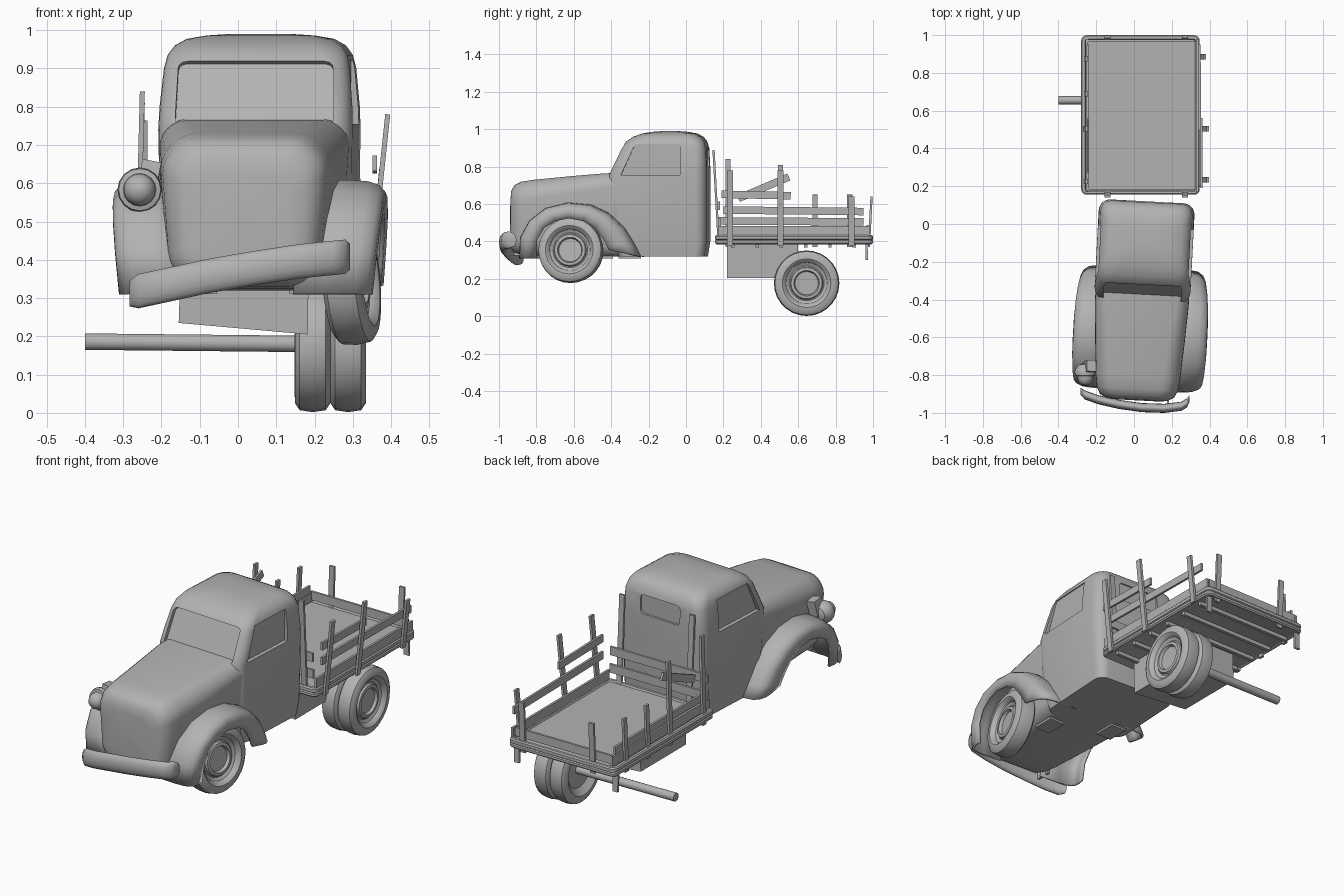
import bpy, bmesh, math
from mathutils import Matrix, Vector

if "Cube" in bpy.data.objects:
    bpy.data.objects.remove(bpy.data.objects["Cube"])

# cab, hood and fenders are modelled symmetric, then moved off centre and yawed
YAW = (Matrix.Translation((0.063, -0.01, 0)) @ Matrix.Rotation(math.radians(-3.0), 4, 'Z'))

GREY = bpy.data.materials.new('dark_grey')
GREY.diffuse_color = (.45, .45, .45, 1)
GREY.use_nodes = True
GREY.node_tree.nodes["Principled BSDF"].inputs["Base Color"].default_value = GREY.diffuse_color


def mesh(name, verts, faces, mat=None, angle=35):
    bm = bmesh.new()
    vs = [bm.verts.new(v) for v in verts]
    for f in faces:
        bm.faces.new([vs[i] for i in f])
    bmesh.ops.remove_doubles(bm, verts=bm.verts, dist=1e-5)
    bmesh.ops.recalc_face_normals(bm, faces=bm.faces)
    me = bpy.data.meshes.new(name)
    bm.to_mesh(me)
    bm.free()
    me.materials.append(GREY)
    if mat:
        me.transform(mat)
    o = bpy.data.objects.new(name, me)
    bpy.context.collection.objects.link(o)
    if angle:
        smooth(o, angle)
    return o


def activate(o):
    bpy.ops.object.select_all(action='DESELECT')
    o.select_set(True)
    bpy.context.view_layer.objects.active = o


def smooth(o, angle=35):
    activate(o)
    bpy.ops.object.shade_smooth_by_angle(angle=math.radians(angle))


def loft(name, rings, mat=None, closed=True, caps=True, angle=35):
    n = len(rings[0])
    verts = [p for r in rings for p in r]
    faces = [(i * n + j, i * n + (j + 1) % n, (i + 1) * n + (j + 1) % n, (i + 1) * n + j)
             for i in range(len(rings) - 1) for j in range(n if closed else n - 1)]
    if caps:
        faces += [tuple(range(n)), tuple(range((len(rings) - 1) * n, len(rings) * n))]
    return mesh(name, verts, faces, mat, angle)


def round_rect(x0, x1, y0, y1, r, n=6):
    pts = []
    for k, (cx, cy) in enumerate([(x1 - r, y1 - r), (x0 + r, y1 - r), (x0 + r, y0 + r), (x1 - r, y0 + r)]):
        for i in range(n):
            a = math.pi / 2 * (k + i / (n - 1))
            pts.append((cx + r * math.cos(a), cy + r * math.sin(a)))
    return pts


def lathe(name, profile, mat, seg=28):
    # profile of (x, radius) spun about x
    rings = [[(x, max(r, 1e-4) * math.cos(2 * math.pi * k / seg), max(r, 1e-4) * math.sin(2 * math.pi * k / seg))
              for k in range(seg)] for x, r in profile]
    return loft(name, rings, mat)


def beam(name, a, b, wide, thin, hint):
    # board from a to b, thin along the hint direction
    a, b = Vector(a), Vector(b)
    d = (b - a).normalized()
    h = Vector(hint)
    u = (h - d * h.dot(d)).normalized()
    v = d.cross(u)
    rings = [[p + u * thin / 2 * s + v * wide / 2 * t for s, t in ((1, 1), (-1, 1), (-1, -1), (1, -1))] for p in (a, b)]
    return loft(name, rings, angle=0)


X, Y, Z = (1, 0, 0), (0, 1, 0), (0, 0, 1)

# cab: plan outlines stacked upward (z, half width, front y, back y, corner radius)
cab = loft('cab', [[(x, y, z) for x, y in round_rect(-w, w, f, b, r)] for z, w, f, b, r in [
    (.32, .232, -.34, .118, .05), (.40, .243, -.37, .13, .055), (.57, .251, -.39, .13, .06),
    (.74, .254, -.40, .13, .06), (.80, .252, -.372, .13, .06), (.90, .243, -.325, .125, .06),
    (.935, .235, -.30, .115, .065), (.96, .218, -.265, .097, .07), (.977, .19, -.22, .065, .07),
    (.986, .14, -.17, .02, .06), (.99, .08, -.12, -.03, .03)]], YAW)

# window recesses
cutters = []
side = [(-.325, .755), (-.01, .755), (-.01, .92), (-.25, .92)]
for s in (-1, 1):
    cutters.append(loft('side_window_cutter', [[(s * x, y, z) for y, z in side] for x in (.233, .32)], YAW, angle=0))
tilt = Matrix.Translation((0, -.366, .845)) @ Matrix.Rotation(math.radians(-25), 4, 'X')
cutters.append(loft('windshield_cutter', [[(x * (1 - .15 * z), y, z) for x, z in round_rect(-.205, .205, -.095, .09, .02, 4)]
                                          for y in (-.06, .036)], YAW @ tilt, angle=0))
cutters.append(loft('rear_window_cutter', [[(x, y, z) for x, z in round_rect(-.12, .12, .80, .90, .02, 4)]
                                           for y in (.118, .2)], YAW, angle=0))
for c in cutters:
    c.hide_render = True
    m = cab.modifiers.new('cut', 'BOOLEAN')
    m.object, m.solver = c, 'EXACT'
    activate(cab)
    bpy.ops.object.modifier_apply(modifier=m.name)
    bpy.data.objects.remove(c)
smooth(cab)

# hood and nose: upright sections along y (y, half width, top, bottom, radius)
rings = []
for y, w, top, bot, r in [(-.925, .12, .62, .39, .05), (-.92, .165, .665, .36, .07), (-.90, .197, .695, .34, .08),
                          (-.865, .215, .712, .33, .09), (-.80, .224, .722, .325, .09), (-.60, .238, .742, .32, .085),
                          (-.42, .248, .758, .32, .07), (-.30, .25, .765, .32, .06)]:
    rings.append([(x * (1 - .35 * max(0, .62 - z)), y, z + .012 * (1 - (x / w) ** 2) * (z > .6))
                  for x, z in round_rect(-w, w, bot, top, r, 7)])
loft('hood', rings, YAW)

# front fenders: outer arch line and wheel opening line, joined by a rounded skin
outer = [(-.865, .31), (-.86, .42), (-.81, .51), (-.725, .575), (-.61, .603), (-.49, .592), (-.395, .548), (-.31, .47),
         (-.258, .385), (-.225, .32)]
inner = [(-.775, .31), (-.77, .41), (-.73, .475), (-.67, .51), (-.60, .525), (-.52, .51), (-.46, .475), (-.42, .42),
         (-.40, .385), (-.385, .355)]
for s, name in ((1, 'right_fender'), (-1, 'left_fender')):
    rings = []
    for o, i in zip(outer, inner):
        row = []
        for x, k in [(.15, .0), (.26, .0), (.31, .05), (.336, .17), (.348, .35), (.35, .6), (.347, 1)]:
            z = o[1] + (i[1] - o[1]) * k
            row.append((s * (x - .1 * max(0, .55 - z)), o[0] + (i[0] - o[0]) * k, z))
        rings.append(row)
    f = loft(name, rings, YAW, closed=False, caps=False, angle=50)
    m = f.modifiers.new('thickness', 'SOLIDIFY')
    m.thickness, m.offset = .012, 0

# wheels
tyre = [(-.02, 0), (-.02, .095), (-.035, .115), (-.047, .13), (-.046, .152), (-.034, .17), (0, .175), (.034, .17),
        (.046, .152), (.047, .13), (.037, .115), (.026, .11), (.018, .094), (.02, .088), (.03, .083), (.032, .068),
        (.018, .062), (.018, 0)]
for name, x in (('rear_wheel_inner', .195), ('rear_wheel_outer', .288)):
    lathe(name, tyre, Matrix.Translation((x, .645, .177)))
lathe('front_wheel', tyre, Matrix.Translation((.295, -.615, .352)) @ Matrix.Rotation(math.radians(-10), 4, 'Z')
      @ Matrix.Rotation(math.radians(-5), 4, 'Y') @ Matrix.Diagonal((1.1, 1, 1, 1)))
lathe('rear_axle', [(-.4, 0), (-.4, .022), (.28, .022), (.28, 0)],
      Matrix.Translation((0, .655, .182)) @ Matrix.Rotation(math.radians(.6), 4, 'Y'), 14)

# bumper: oval swept along a bent line, hanging crooked
path = [(-.283, -.885, .312), (-.26, -.905, .318), (-.19, -.93, .333), (-.08, -.955, .357), (.04, -.972, .378),
        (.16, -.976, .396), (.25, -.965, .405), (.28, -.948, .408), (.293, -.925, .408)]
rings = []
for k, p in enumerate(path):
    e = .75 if k in (0, len(path) - 1) else 1
    rings.append([(p[0], p[1] + .024 * e * math.cos(a), p[2] + .046 * e * math.sin(a))
                  for a in [2 * math.pi * j / 14 for j in range(14)]])
loft('bumper', rings, angle=50)
for x, z in ((-.14, .345), (.18, .395)):
    beam('bumper_bracket', (x, -.955, z), (x, -.84, z), .04, .012, X)

# left headlight: bowl, ring and domed lens, pointing forward
lamp = [(-.065, 0), (-.062, .018), (-.052, .032), (-.035, .041), (-.015, .043), (-.012, .055), (.005, .058), (.02, .055),
        (.045, .035), (.055, 0)]
lathe('headlight', lamp, Matrix.Translation((-.257, -.79, .583)) @ Matrix.Rotation(math.radians(90), 4, 'Z'), 16)
beam('headlight_mount', (-.24, -.76, .575), (-.225, -.75, .655), .06, .05, X)

# load bed: rail outline stacked upward, then stepped in to the floor
bed = []
for z, d in [(.39, .02), (.385, .008), (.392, 0), (.404, 0), (.408, .006), (.412, 0), (.428, 0), (.434, .006),
             (.434, .02), (.425, .024)]:
    bed.append([(x, y, z) for x, y in round_rect(-.28 + d, .348 - d, .155 + d, 1 - d, .03 - d * .7, 5)])
loft('bed', bed)
for k in range(6):
    y = .25 + .13 * k
    beam('bed_cross_member', (-.25, y, .377), (.32, y, .377), .018, .02, Z)

# chassis box under the bed, leaning to one side
chassis = []
for y in (.22, .60):
    chassis.append([(-.155, y, .235), (.182, y, .205), (.185, y, .385), (-.15, y, .387)])
loft('chassis_box', chassis, angle=0)
for x in (-.265, .315):
    beam('tail_flap', (x, .965, .39), (x, .967, .30), .03, .012, Y)
for x, y in ((-.1, -.3), (.18, -.45)):
    beam('floor_plate', (x, y - .06, .316), (x, y + .06, .316), .09, .012, Z)

# stakes on both sides
for y, top in ((.235, .78), (.505, .78), (.885, .64)):
    beam('right_stake', (.349, y, .38), (.345 + .11 * (top - .36), y, top), .03, .013, X)
for y, top in ((.225, .84), (.505, .81), (.69, .65), (.875, .65)):
    beam('left_stake', (-.262, y, .37), (-.25, y, top), .028, .013, X)

# stakes at front and back
for x in (-.14, .27):
    beam('front_stake', (x, .175, .39), (x, .147, .89), .03, .012, Y)
    beam('back_stake', (x, .978, .37), (x, .992, .64), .03, .012, Y)

# side boards
beam('right_board_low', (.335, .17, .458), (.335, .98, .458), .05, .012, X)
beam('right_board_middle', (.35, .2, .568), (.347, .95, .56), .04, .012, X)
beam('right_board_upper', (.357, .19, .652), (.357, .56, .645), .04, .012, X)
beam('left_board_low', (-.25, .17, .458), (-.25, .98, .458), .05, .012, X)
beam('left_board_middle', (-.245, .17, .51), (-.245, .95, .505), .04, .012, X)
beam('left_board_diagonal', (-.243, .28, .63), (-.243, .55, .745), .04, .012, X)

# boards across front and back
for name, y, z in (('front_board_low', .18, .50), ('front_board_high', .175, .59), ('back_board', .97, .465)):
    beam(name, (-.25, y, z), (.32, y, z), .045, .012, Y)
